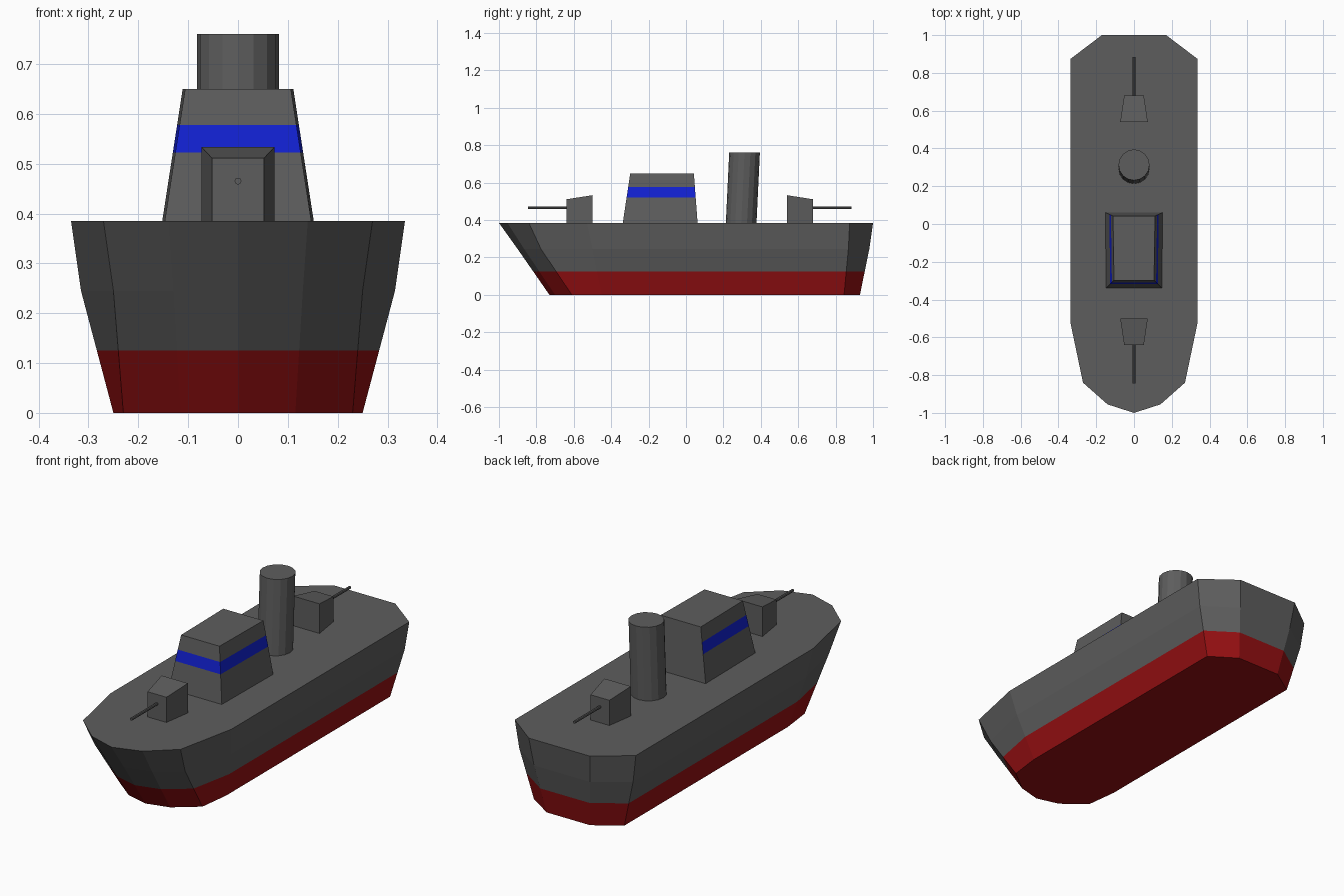
import bpy, math
from mathutils import Vector, Matrix

if "Cube" in bpy.data.objects:
    bpy.data.objects.remove(bpy.data.objects["Cube"])


def paint(name, rgb):
    m = bpy.data.materials.new(name)
    m.diffuse_color = (*rgb, 1)
    m.use_nodes = True
    m.node_tree.nodes["Principled BSDF"].inputs["Base Color"].default_value = m.diffuse_color
    return m


grey = paint("grey_paint", (0.11, 0.11, 0.11))
red = paint("red_paint", (0.3, 0.005, 0.006))
blue = paint("blue_paint", (0.006, 0.015, 0.65))


def loft(name, rings, mats, pick=lambda band, side: 0):
    """Skin stacked rings of points and cap both ends; pick() chooses the material slot."""
    n = len(rings[0])
    verts = [p for r in rings for p in r]
    faces, slots = [tuple(range(n))[::-1]], [pick(-1, 0)]
    for b in range(len(rings) - 1):
        for s in range(n):
            t = (s + 1) % n
            faces.append((b * n + s, b * n + t, (b + 1) * n + t, (b + 1) * n + s))
            slots.append(pick(b, s))
    faces.append(tuple(range(len(verts) - n, len(verts))))
    slots.append(pick(len(rings), 0))
    me = bpy.data.meshes.new(name)
    me.from_pydata(verts, [], faces)
    for m in mats:
        me.materials.append(m)
    for poly, slot in zip(me.polygons, slots):
        poly.material_index = slot
    ob = bpy.data.objects.new(name, me)
    bpy.context.collection.objects.link(ob)
    return ob


def mix(a, b, t):
    return [Vector(p).lerp(Vector(q), t) for p, q in zip(a, b)]


# Hull: half outlines from bow to stern, mirrored into closed rings
def outline(half, z):
    right = [(x, y, z) for x, y in half]
    return right + [(-x, y, z) for x, y, z in reversed(right) if x > 0]


keel = outline([(0, -.73), (.115, -.70), (.23, -.61), (.25, -.45), (.25, .845), (.12, .93)], 0)
knuckle = outline([(0, -.90), (.13, -.865), (.25, -.775), (.315, -.50), (.315, .868), (.155, .98)], .245)
deck = outline([(0, -1), (.14, -.955), (.27, -.84), (.335, -.53), (.335, .875), (.17, 1)], .385)
waterline = mix(keel, knuckle, .125 / .245)
loft("hull", [keel, waterline, knuckle, deck], [grey, red], lambda b, s: 1 if b < 1 else 0)

# Bridge: tapered house with a window band on the front and both sides
base = [(-.147, -.338, .385), (.147, -.338, .385), (.152, .062, .385), (-.152, .062, .385)]
roof = [(-.106, -.298, .65), (.106, -.298, .65), (.111, .042, .65), (-.111, .042, .65)]
levels = [mix(base, roof, (z - .385) / .265) for z in (.385, .522, .578, .65)]
loft("bridge", levels, [grey, blue], lambda b, s: 1 if b == 1 and s != 2 else 0)


# Funnel, leaning slightly aft
def circle(y, z, r=.082, n=16):
    return [(r * math.cos(2 * math.pi * i / n), y + r * math.sin(2 * math.pi * i / n), z)
            for i in range(n)]


loft("funnel", [circle(.295, .385), circle(.313, .76)], [grey])

# Gun turrets with barrels; the aft one is turned half a circle
for place, y, turn in (("front", -.57, 0), ("rear", .61, math.pi)):
    pose = Matrix.Translation((0, y, 0)) @ Matrix.Rotation(turn, 4, 'Z')
    plan = [(-.052, -.07), (.052, -.07), (.073, .07), (-.073, .07)]
    turret = loft(place + "_turret",
                  [[(a, b, .385) for a, b in plan],
                   [(a, b, .511 if b < 0 else .533) for a, b in plan]], [grey])
    turret.matrix_world = pose
    bpy.ops.mesh.primitive_cylinder_add(vertices=8, radius=.007, depth=.225)
    barrel = bpy.context.object
    barrel.name = place + "_gun_barrel"
    barrel.data.materials.append(grey)
    barrel.matrix_world = pose @ Matrix.Translation((0, -.1625, .465)) @ Matrix.Rotation(math.pi / 2, 4, 'X')
